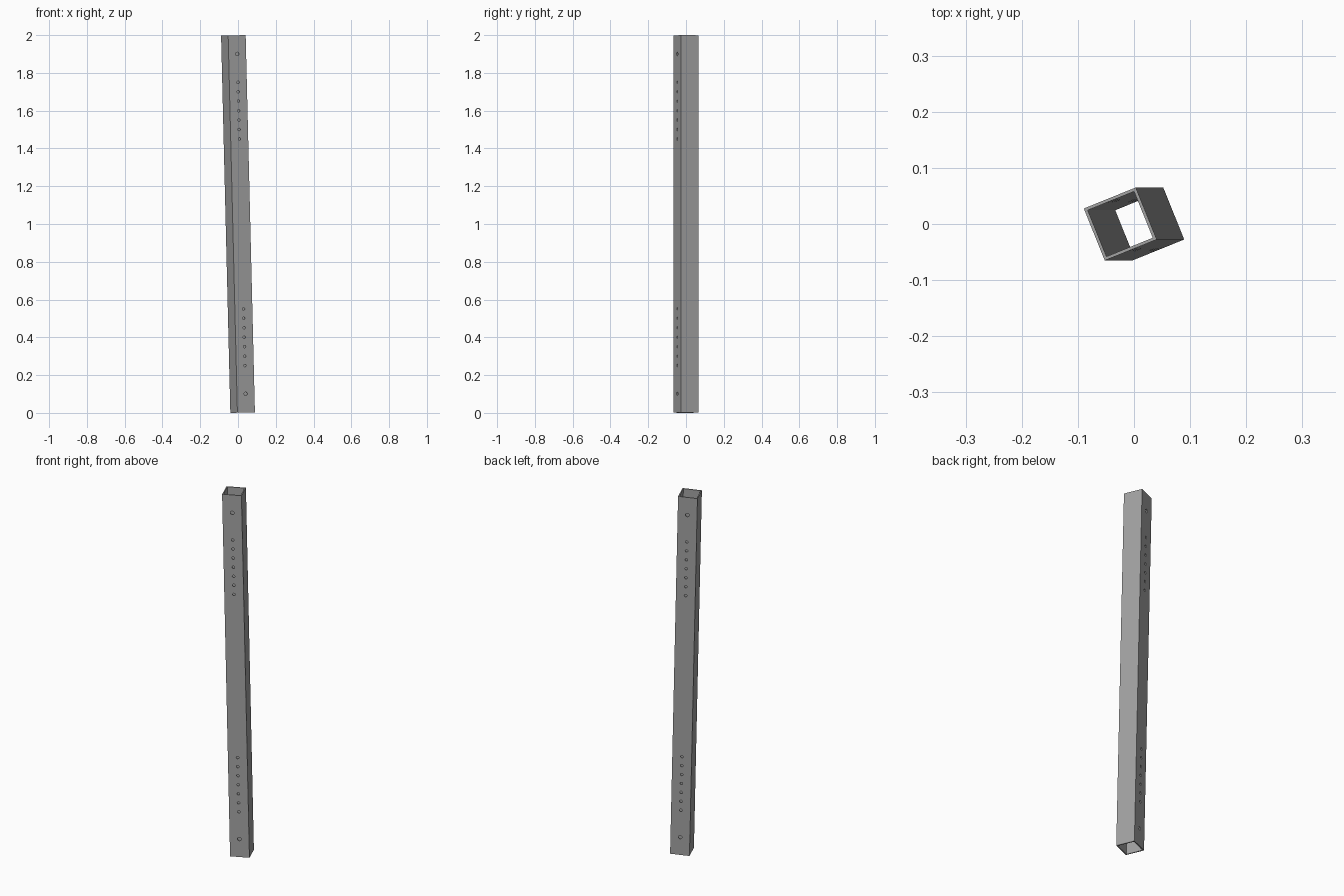
import bpy
import bmesh
from math import radians
from mathutils import Matrix, Vector

cube = bpy.data.objects.get("Cube")
if cube:
    bpy.data.objects.remove(cube, do_unlink=True)

SIDE, WALL, LENGTH = 0.1, 0.0055, 1.9975
TURN, LEAN = radians(22), -0.0245

steel = bpy.data.materials.new("grey steel")
steel.use_nodes = True
colour = (0.36, 0.36, 0.36, 1)
steel.diffuse_color = colour
steel.node_tree.nodes["Principled BSDF"].inputs["Base Color"].default_value = colour


def make_object(name, bm):
    mesh = bpy.data.meshes.new(name)
    bmesh.ops.recalc_face_normals(bm, faces=bm.faces)
    bm.to_mesh(mesh)
    bm.free()
    obj = bpy.data.objects.new(name, mesh)
    bpy.context.collection.objects.link(obj)
    return obj


# Square hollow tube: outer and inner rings joined at both ends
bm = bmesh.new()
corners = [(-1, -1), (1, -1), (1, 1), (-1, 1)]


def ring(half, z):
    return [bm.verts.new((x * half, y * half, z)) for x, y in corners]


outer, inner = SIDE / 2, SIDE / 2 - WALL
loops = [ring(outer, -LENGTH / 2), ring(outer, LENGTH / 2),
         ring(inner, LENGTH / 2), ring(inner, -LENGTH / 2)]
for a, b in zip(loops, loops[1:] + loops[:1]):
    for i in range(4):
        j = (i + 1) % 4
        bm.faces.new((a[i], a[j], b[j], b[i]))
tube = make_object("square_tube", bm)
tube.data.materials.append(steel)

# Drill pattern: one large hole and seven small ones near each end, front and back
holes = [(0.9, 0.0095)] + [(0.45 + 0.05 * i, 0.007) for i in range(7)]
bm = bmesh.new()
for end in (-1, 1):
    for z, radius in holes:
        place = Matrix.Translation(Vector((0, 0, end * z))) @ Matrix.Rotation(radians(90), 4, "X")
        bmesh.ops.create_cone(bm, cap_ends=True, segments=16, radius1=radius,
                              radius2=radius, depth=SIDE * 1.5, matrix=place)
drill = make_object("hole_cutter", bm)
drill.hide_render = True
drill.data.materials.append(steel)

cut = tube.modifiers.new("holes", "BOOLEAN")
cut.operation = "DIFFERENCE"
cut.solver = "EXACT"
cut.object = drill
bpy.context.view_layer.objects.active = tube
tube.select_set(True)
bpy.ops.object.modifier_apply(modifier=cut.name)
bpy.data.objects.remove(drill, do_unlink=True)

# Turn the tube about its axis, lean it and stand it on the ground
tube.data.transform(Matrix.Translation((0, 0, 1))
                    @ Matrix.Rotation(LEAN, 4, "Y") @ Matrix.Rotation(TURN, 4, "Z"))
